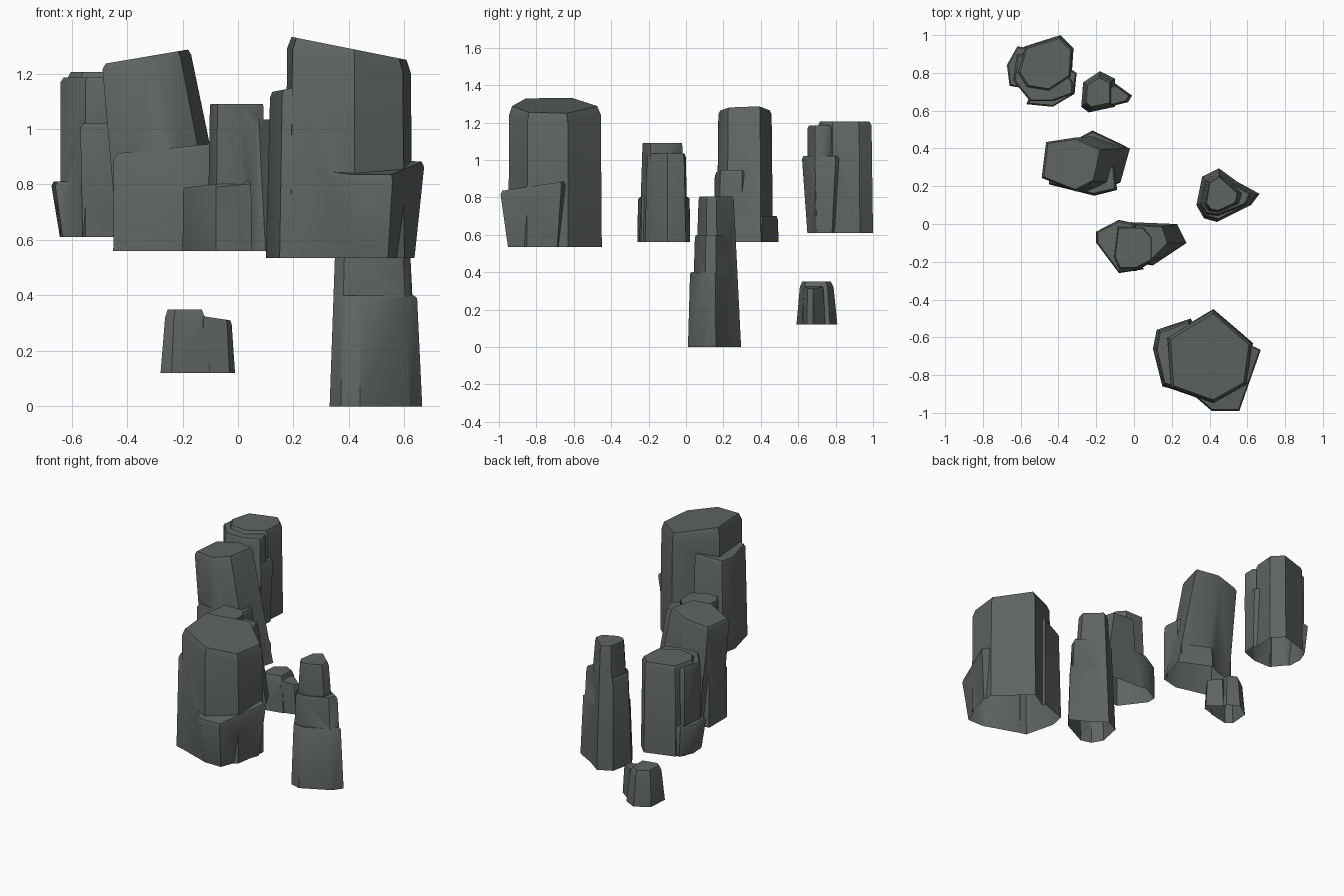
import bpy, bmesh, math

if "Cube" in bpy.data.objects:
    bpy.data.objects.remove(bpy.data.objects["Cube"])

stone = bpy.data.materials.new("dark grey stone")
stone.diffuse_color = (0.115, 0.13, 0.118, 1)
stone.use_nodes = True
stone.node_tree.nodes["Principled BSDF"].inputs["Base Color"].default_value = stone.diffuse_color


def chunk(base, depth, outline, top, scale=(1, 1), shift=(0, 0), tilt=(0, 0), rim=0.02, cap=0.93):
    """Convex stone block: base outline, tapered and tilted top, worn rim."""
    n = len(outline)
    cx = sum(p[0] for p in outline) / n
    cy = sum(p[1] for p in outline) / n
    bm = bmesh.new()
    for x, y in outline:
        bm.verts.new((x, y, base - depth))
    for k, z in ((1, top - rim), (cap, top)):
        for x, y in outline:
            dx, dy = (x - cx) * scale[0] * k, (y - cy) * scale[1] * k
            bm.verts.new((cx + dx + shift[0], cy + dy + shift[1],
                          z + dx * tilt[0] + dy * tilt[1]))
    res = bmesh.ops.convex_hull(bm, input=bm.verts[:])
    junk = {g for g in res["geom_interior"] + res["geom_unused"]
            if isinstance(g, bmesh.types.BMVert) and g.is_valid}
    bmesh.ops.delete(bm, geom=list(junk), context='VERTS')
    bmesh.ops.recalc_face_normals(bm, faces=bm.faces[:])
    me = bpy.data.meshes.new("block")
    bm.to_mesh(me)
    bm.free()
    ob = bpy.data.objects.new("block", me)
    bpy.context.collection.objects.link(ob)
    return ob


def rock(name, base, *specs):
    """Fuse several blocks into one stepped rock, cut off open at the base."""
    blocks = [chunk(base, 0.008 + 0.003 * i, **s) for i, s in enumerate(specs)]
    ob = blocks[0]
    for b in blocks[1:]:
        m = ob.modifiers.new("fuse", 'BOOLEAN')
        m.operation, m.solver, m.object = 'UNION', 'EXACT', b
    deps = bpy.context.evaluated_depsgraph_get()
    me = bpy.data.meshes.new_from_object(ob.evaluated_get(deps))
    for b in blocks:
        bpy.data.objects.remove(b)
    bm = bmesh.new()
    bm.from_mesh(me)
    bmesh.ops.bisect_plane(bm, geom=bm.verts[:] + bm.edges[:] + bm.faces[:],
                           plane_co=(0, 0, base), plane_no=(0, 0, 1), clear_inner=True)
    bmesh.ops.dissolve_limit(bm, angle_limit=math.radians(2),
                             verts=bm.verts[:], edges=bm.edges[:])
    bm.to_mesh(me)
    bm.free()
    me.materials.clear()
    me.materials.append(stone)
    ob = bpy.data.objects.new(name, me)
    bpy.context.collection.objects.link(ob)
    bpy.ops.object.select_all(action='DESELECT')
    ob.select_set(True)
    bpy.context.view_layer.objects.active = ob
    bpy.ops.object.shade_smooth_by_angle(angle=math.radians(42))


# Large front boulder: main block, left shoulder, flared right ledge
rock("large_front_rock", 0.535,
     dict(outline=[(.17, -.60), (.42, -.45), (.63, -.63), (.60, -.85), (.42, -.95), (.19, -.87)],
          top=1.29, scale=(.97, .98), tilt=(-.2, 0), rim=.045),
     dict(outline=[(.10, -.66), (.12, -.56), (.3, -.5), (.4, -.7), (.3, -.9), (.15, -.86)],
          top=1.155, scale=(.88, .95), tilt=(.2, 0)),
     dict(outline=[(.635, -.69), (.54, -.95), (.42, -.95), (.3, -.85), (.35, -.65), (.48, -.62)],
          top=.865, scale=(1.2, 1.25), tilt=(0, .15), cap=.96))

# Leaning rock with a front and a back ledge
rock("leaning_rock", 0.56,
     dict(outline=[(-.43, .24), (-.40, .44), (-.2, .465), (-.02, .40), (-.07, .22), (-.2, .165)],
          top=1.262, scale=(.78, .95), shift=(-.105, 0), tilt=(.17, 0)),
     dict(outline=[(-.45, .21), (-.45, .40), (-.25, .42), (-.10, .3), (-.09, .18), (-.21, .15)],
          top=.93, scale=(.99, .97), tilt=(.1, 0)),
     dict(outline=[(-.36, .42), (-.22, .495), (-.04, .41), (-.1, .3), (-.3, .3)],
          top=.7, scale=(.97, .97)))

# Middle rock: column, low left ledge, right wing
rock("middle_rock", 0.56,
     dict(outline=[(-.11, -.18), (-.09, 0), (.05, 0), (.1, -.06), (.1, -.2), (.01, -.25), (-.08, -.25)],
          top=1.09, scale=(.92, .85), rim=.01, cap=.98),
     dict(outline=[(-.2, -.04), (-.2, -.1), (-.08, -.26), (.05, -.24), (.02, 0), (-.08, .022)],
          top=.80, scale=(.98, .98), tilt=(.1, 0), rim=.01),
     dict(outline=[(.23, 0), (.28, -.10), (.1, -.22), (-.02, -.2), (-.02, .01)],
          top=1.035, scale=(.6, .9), shift=(-.03, 0)))

# Back left rock: main block, front shoulder, left ledge, front ledge
rock("back_left_rock", 0.61,
     dict(outline=[(-.62, .8), (-.58, .94), (-.39, 1.0), (-.32, .93), (-.33, .78), (-.45, .7), (-.57, .72)],
          top=1.205, scale=(.96, .95)),
     dict(outline=[(-.64, .76), (-.62, .9), (-.45, .9), (-.32, .75), (-.32, .69), (-.43, .65), (-.55, .65)],
          top=1.185, rim=.015),
     dict(outline=[(-.64, .84), (-.6, .93), (-.45, .9), (-.45, .7), (-.63, .74)],
          top=.81, scale=(1.38, 1.1), rim=.015),
     dict(outline=[(-.56, .66), (-.43, .65), (-.32, .7), (-.31, .78), (-.45, .85)],
          top=1.02, scale=(1.06, 1.38), rim=.015))

# Tall ground pillar in three steps
rock("tall_pillar", 0.0,
     dict(outline=[(.33, .10), (.36, .25), (.45, .295), (.62, .17), (.6, .1), (.44, .04), (.37, .05)],
          top=.805, scale=(.6, .74)),
     dict(outline=[(.33, .1), (.36, .25), (.45, .28), (.65, .165), (.62, .1), (.44, .03), (.37, .04)],
          top=.6, scale=(.84, .84)),
     dict(outline=[(.33, .1), (.4, .22), (.5, .25), (.665, .16), (.62, .1), (.44, .01), (.37, .03)],
          top=.4, scale=(.9, .9), rim=.01))

# Small rock with a lower side lump
rock("small_rock", 0.12,
     dict(outline=[(-.28, .62), (-.27, .75), (-.18, .81), (-.10, .77), (-.1, .62), (-.24, .59)],
          top=.35, scale=(.8, .82), rim=.03, cap=.85),
     dict(outline=[(-.10, .745), (-.01, .68), (-.03, .645), (-.13, .62), (-.2, .7)],
          top=.32, scale=(.85, .85), tilt=(-.15, 0), rim=.015))
